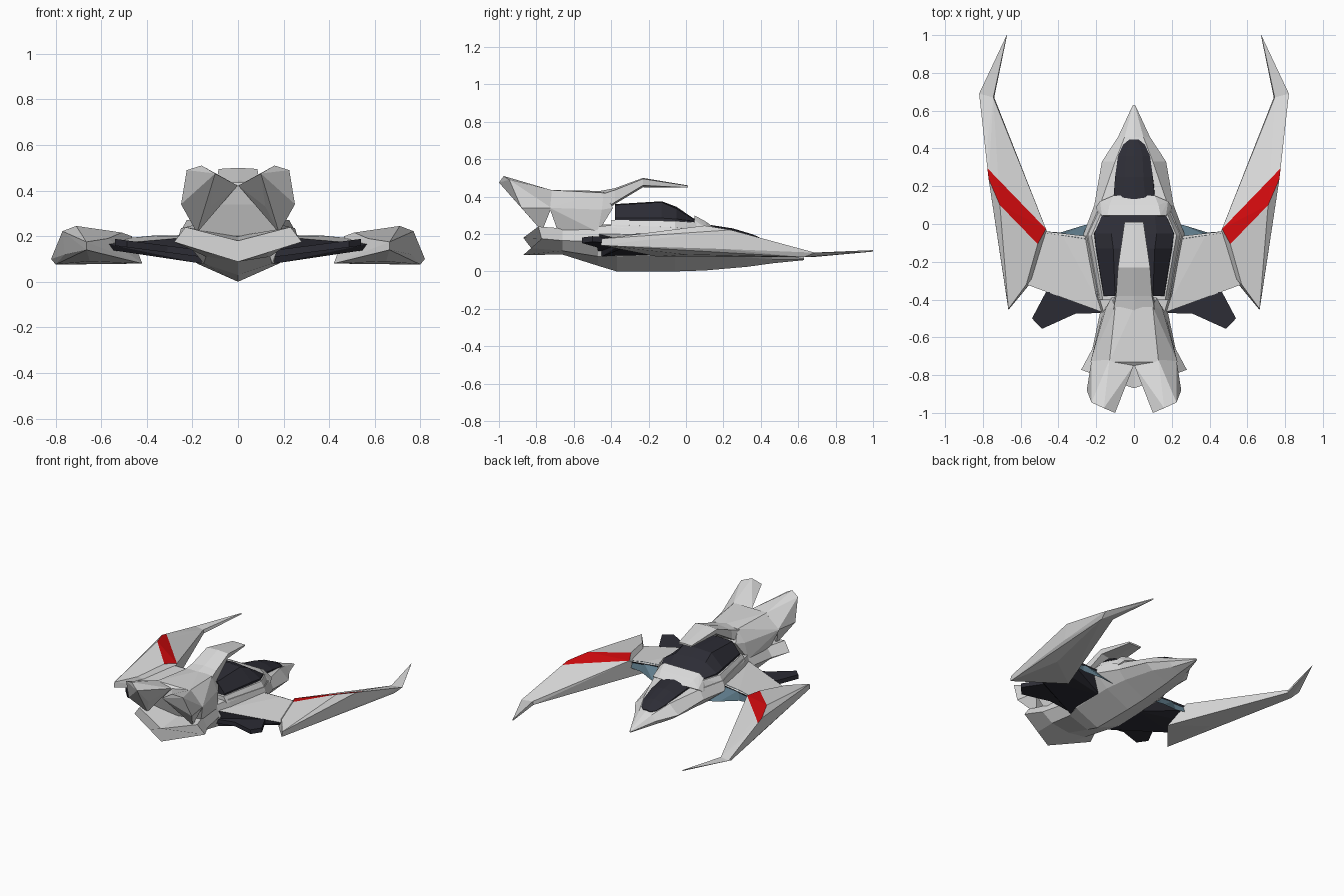
import bpy, bmesh
from mathutils import Vector


def material(name, rgb):
    m = bpy.data.materials.new(name)
    m.diffuse_color = (*rgb, 1)
    return m


GREY = material("light grey", (0.70, 0.70, 0.70))
DARK = material("dark glass", (0.026, 0.026, 0.036))
RED = material("red", (0.62, 0.003, 0.004))
TEAL = material("teal", (0.12, 0.21, 0.27))


def finish(name, bm, mats, pair=False, rule=None, recalc=True):
    if recalc:
        bmesh.ops.recalc_face_normals(bm, faces=bm.faces)
    bm.normal_update()
    if rule:
        for f in bm.faces:
            f.material_index = rule(f)
    me = bpy.data.meshes.new(name)
    bm.to_mesh(me)
    bm.free()
    ob = bpy.data.objects.new(name, me)
    bpy.context.collection.objects.link(ob)
    for m in mats:
        me.materials.append(m)
    if pair:
        mod = ob.modifiers.new("mirror", 'MIRROR')
        mod.use_mirror_merge = False
    return ob


def hull_mesh(pts):
    bm = bmesh.new()
    vs = [bm.verts.new(p) for p in pts]
    bmesh.ops.convex_hull(bm, input=vs)
    bmesh.ops.delete(bm, geom=[v for v in bm.verts if not v.link_faces], context='VERTS')
    bmesh.ops.dissolve_limit(bm, angle_limit=0.02, verts=bm.verts, edges=bm.edges)
    return bm


def facets(name, pts, mats, pair=False, rule=None):
    """Faceted convex part; mirrored copy for pairs, symmetric points otherwise."""
    if not pair:
        pts = list(pts) + [(-x, y, z) for x, y, z in pts if x > 0]
    return finish(name, hull_mesh(pts), mats, pair, rule)


def loft(name, sections, mats):
    """Sections are (y, half profile from keel to top centre, backward sweep)."""
    bm = bmesh.new()
    rings = []
    for y, prof, sweep in sections:
        full = prof + [(-x, z) for x, z in reversed(prof[1:-1])]
        rings.append([bm.verts.new((x, y + sweep * abs(x), z)) for x, z in full])
    n = len(rings[0])
    for a, b in zip(rings, rings[1:]):
        for i in range(n):
            j = (i + 1) % n
            bm.faces.new((a[i], a[j], b[j], b[i]))
    bm.faces.new(rings[0])
    bm.faces.new(rings[-1])
    return finish(name, bm, mats)


# main hull with V keel, swept tail lip and pointed nose
loft("hull", [
    (-0.87, [(0, .088), (.12, .125), (.28, .175), (.23, .24), (0, .18)], 0.35),
    (-0.66, [(0, .09), (.14, .11), (.22, .165), (.18, .23), (0, .2)], 0),
    (-0.47, [(0, .03), (.15, .08), (.18, .16), (.16, .24), (0, .25)], 0),
    (-0.37, [(0, 0), (.18, .08), (.21, .17), (.19, .25), (0, .25)], 0),
    (-0.06, [(0, 0), (.18, .09), (.27, .17), (.25, .235), (0, .24)], 0),
    (0.10, [(0, .005), (.16, .09), (.21, .15), (.18, .215), (0, .22)], 0),
    (0.33, [(0, .025), (.12, .075), (.17, .115), (.10, .18), (0, .185)], 0),
    (0.46, [(0, .043), (.06, .065), (.085, .10), (.05, .135), (0, .145)], 0),
    (0.63, [(0, .06), (.004, .063), (.006, .068), (.004, .072), (0, .075)], 0),
], [GREY])

# front cockpit glass
loft("front_canopy", [
    (.12, [(0, .15), (.115, .20), (.11, .222), (.06, .245), (0, .25)], 0),
    (.25, [(0, .15), (.10, .17), (.10, .203), (.05, .226), (0, .23)], 0),
    (.36, [(0, .12), (.085, .14), (.085, .176), (.045, .192), (0, .197)], 0),
    (.42, [(0, .10), (.058, .12), (.058, .153), (.03, .164), (0, .168)], 0),
    (.447, [(0, .10), (.025, .12), (.025, .146), (.015, .152), (0, .154)], 0),
], [DARK])

# collar between the cockpits
facets("collar", [(.20, .09, .20), (.18, .12, .22), (.17, .045, .275), (.14, .045, .30),
                  (.13, .10, .27), (.20, .04, .20), (.11, .15, .235)], [GREY])

# rim and rear cockpit glass
facets("canopy_rim", [(.25, -.06, .225), (.185, .07, .22), (.19, -.40, .235),
                      (.225, -.06, .27), (.175, .055, .262), (.165, -.40, .275)], [GREY])
loft("rear_canopy", [
    (-.38, [(0, .24), (.163, .24), (.16, .285), (.10, .355), (0, .36)], 0),
    (-.13, [(0, .24), (.205, .24), (.20, .285), (.11, .37), (0, .375)], 0),
    (-.05, [(0, .24), (.215, .24), (.21, .28), (.12, .335), (0, .345)], 0),
    (.045, [(0, .24), (.17, .24), (.17, .268), (.11, .275), (0, .28)], 0),
], [DARK])

# spine prong reaching forward over the glass
loft("spine_prong", [
    (-.46, [(0, .30), (.13, .32), (.11, .41), (0, .43)], 0),
    (-.38, [(0, .36), (.10, .37), (.095, .435), (0, .445)], 0),
    (-.23, [(0, .45), (.08, .46), (.085, .495), (0, .50)], 0),
    (.01, [(0, .448), (.048, .448), (.05, .458), (0, .46)], 0),
], [GREY])

# raised tail body with a pair of swept tail fins
facets("tail_body", [(0, -.44, .43), (.10, -.44, .42), (.15, -.45, .33), (.165, -.47, .21),
                     (.12, -.39, .34), (0, -.75, .42), (.13, -.73, .435), (.23, -.73, .34),
                     (.18, -.68, .20), (0, -.58, .19)], [GREY])
facets("tail_fin", [(.002, -.75, .422), (.13, -.72, .435), (.225, -.72, .34), (.18, -.77, .215),
                    (.10, -1.0, .475), (.16, -.975, .51), (.225, -.945, .49), (.25, -.88, .34),
                    (.12, -.84, .33)], [GREY], pair=True)

# main wings: light on top, dark below
facets("wing", [(.20, -.07, .205), (.38, -.06, .20), (.55, -.03, .185), (.57, -.32, .165),
                (.16, -.47, .20), (.16, -.15, .085), (.16, -.45, .08), (.56, -.30, .14),
                (.55, -.13, .145)],
       [GREY, DARK], pair=True, rule=lambda f: 0 if f.normal.z > 0.3 else 1)

# teal leading edge panels, thin sloping sheets facing up and forward
bm = bmesh.new()
corners = [(.18, .005, .095), (.22, -.085, .205), (.38, -.06, .202), (.52, -.04, .188),
           (.52, -.035, .15), (.39, -.045, .135), (.26, -.005, .11)]
v = [bm.verts.new(c) for c in corners]
for idx in ((0, 6, 1), (1, 6, 2), (2, 6, 5), (2, 5, 4), (2, 4, 3)):
    f = bm.faces.new([v[i] for i in idx])
    f.normal_update()
    if f.normal.y < 0:
        f.normal_flip()
finish("wing_leading_edge", bm, [TEAL], pair=True, recalc=False)

# dark winglets behind the wings
bm = bmesh.new()
outline = [(.14, -.47), (.31, -.475), (.487, -.555), (.54, -.50), (.466, -.36), (.16, -.34)]
base = bm.faces.new([bm.verts.new((x, y, .088 + .13 * x)) for x, y in outline])
top = bmesh.ops.extrude_face_region(bm, geom=[base])["geom"]
for e in top:
    if isinstance(e, bmesh.types.BMVert):
        e.co.z += .03
finish("winglet", bm, [DARK], pair=True)

# wing blades: a ridge behind the red diagonal band that is cut into the top
bm = hull_mesh([(.665, -.455, .14), (.665, -.45, .175), (.57, -.33, .14), (.57, -.32, .19),
                (.466, -.026, .20), (.468, -.03, .165), (.42, -.16, .08),
                (.51, -.106, .216), (.71, .10, .245), (.77, .24, .222), (.757, .28, .205),
                (.775, .45, .165), (.76, .2, .12), (.82, .69, .10),
                (.80, .63, .076), (.74, .67, .076), (.745, .67, .10), (.65, .0, .09)])
for c in (-0.636, -0.508):
    bmesh.ops.bisect_plane(bm, geom=bm.verts[:] + bm.edges[:] + bm.faces[:],
                           plane_co=Vector((0, c, 0)), plane_no=Vector((-1.035, 1, 0)))


def band(f):
    p, n = f.calc_center_median(), f.normal
    return int(n.z > 0.6 and n.y > -0.1 and n.x < 0.15
               and -0.637 < p.y - 1.035 * p.x < -0.507)


finish("wing_blade", bm, [GREY, RED], pair=True, rule=band)
facets("blade_tip", [(.82, .69, .10), (.80, .63, .076), (.74, .67, .076), (.745, .67, .10),
                     (.672, 1.0, .106), (.674, 1.0, .114)], [GREY], pair=True)
